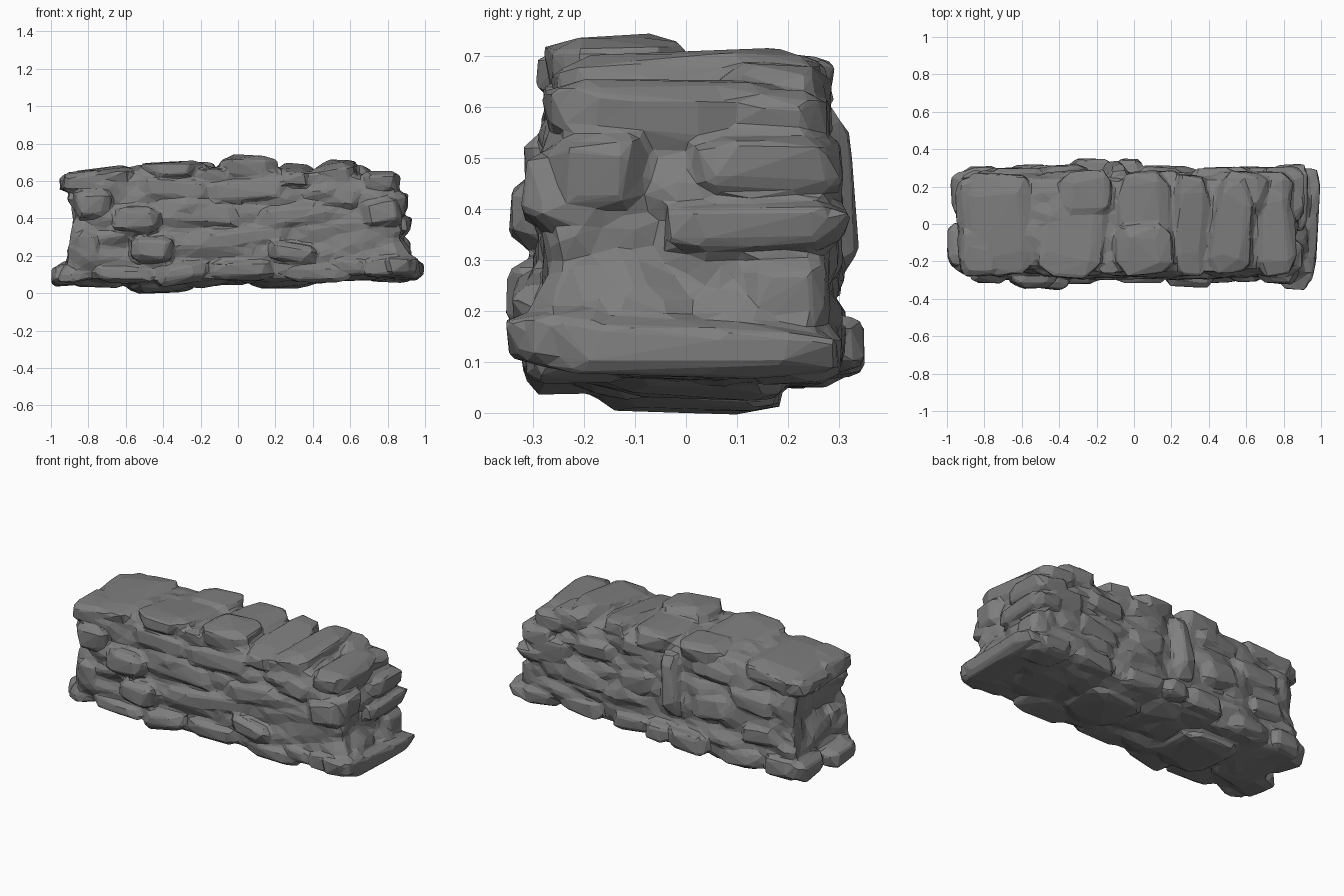
import bpy, bmesh, math, random
from mathutils import Vector, Euler, noise

if "Cube" in bpy.data.objects:
    bpy.data.objects.remove(bpy.data.objects["Cube"])

random.seed(11)
stone = bpy.data.materials.new("dark grey stone")
stone.diffuse_color = (0.21, 0.21, 0.21, 1)
stone.use_nodes = True
stone.node_tree.nodes["Principled BSDF"].inputs["Base Color"].default_value = stone.diffuse_color
parts = []


def finish(bm, name):
    bmesh.ops.recalc_face_normals(bm, faces=bm.faces[:])
    me = bpy.data.meshes.new(name)
    bm.to_mesh(me)
    bm.free()
    me.materials.append(stone)
    ob = bpy.data.objects.new(name, me)
    bpy.context.collection.objects.link(ob)
    parts.append(ob)
    return ob


def lerp(pts, x):
    for (a, va), (b, vb) in zip(pts, pts[1:]):
        if x <= b:
            return va + (vb - va) * max(0, (x - a) / (b - a))
    return pts[-1][1]


def rock(name, cx, cy, cz, w, d, h, tilt=0.0, turn=0.0):
    """Chunky hull of a jittered rounded block; tilt about y, turn about z (degrees)."""
    bm = bmesh.new()
    rot = Euler((random.uniform(-.08, .08), math.radians(tilt),
                 math.radians(turn) + random.uniform(-.06, .06))).to_matrix()
    for sx in (-1, 1):
        for sy in (-1, 1):
            for sz in (-1, 1):
                k = random.uniform(.84, 1)
                for ax in range(3):
                    f = [random.uniform(.4, .78) for _ in range(3)]
                    f[ax] = random.uniform(.9, 1.03)
                    v = Vector((sx * f[0] * w, sy * f[1] * d, sz * f[2] * h)) * 0.5
                    v.x *= k
                    v.z *= random.uniform(.85, 1.03)
                    bm.verts.new(rot @ v + Vector((cx, cy, cz)))
    res = bmesh.ops.convex_hull(bm, input=bm.verts[:])
    junk = [g for g in res["geom_interior"] if isinstance(g, bmesh.types.BMVert)]
    bmesh.ops.delete(bm, geom=junk, context='VERTS')
    return finish(bm, name)


# wall core: subdivided block shaped by outlines, roughened into stone lumps
TOP = [(-1, .6), (-.75, .65), (-.5, .68), (-.1, .67), (.2, .66), (.35, .65), (.6, .655), (.8, .60), (1, .52)]
BOTTOM = [(-1, .05), (-.4, .03), (0, .06), (.25, .05), (.6, .075), (1, .085)]
bm = bmesh.new()
bmesh.ops.create_cube(bm, size=2)
for axis, cuts in ((0, 60), (1, 18), (2, 20)):
    es = [e for e in bm.edges if abs(e.verts[0].co[axis] - e.verts[1].co[axis]) > 1e-4]
    bmesh.ops.subdivide_edges(bm, edges=es, cuts=cuts, use_grid_fill=True)
for v in bm.verts:
    u, s, t = v.co
    out = Vector([c if abs(c) > .999 else 0 for c in v.co]).normalized()
    zt = (t + 1) / 2
    half_x = lerp([(0, .95), (.15, .93), (.5, .89), (1, .89)], zt)
    if u > 0:
        half_x -= .07 * zt - .01
    else:
        half_x -= .04 * (1 - s * s)          # left end is hollow
    half_y = lerp([(0, .26), (.2, .285), (.6, .272), (1, .245)], zt)
    half_y -= .03 * max(0, abs(u) - .93) / .07
    x = u * half_x
    low = lerp(BOTTOM, x) + .025 * s * s
    high = lerp(TOP, x) - .025 * s ** 4
    p = Vector((x, s * half_y, low + zt * (high - low)))
    q = Vector((p.x * 3.6, p.y * 5, p.z * 8)) + noise.noise_vector(p * 4) * .3
    dist = noise.voronoi(q)[0]
    lump = min(.6, dist[1] - dist[0]) * .06
    rough = noise.noise(Vector((p.x * 5, p.y * 8, p.z * 10))) * .025
    amount = lump + rough - .012
    v.co = p + out * amount * (.6 if abs(out.z) > .9 else 1)
finish(bm, "wall_core")

# stones showing in the front face: x, outer y, z, width, height, tilt
front = [(-.30, -.325, .11, .30, .12, -8), (.03, -.32, .12, .37, .11, 0), (.42, -.315, .105, .36, .10, 2),
         (.29, -.338, .215, .28, .11, 12), (.81, -.325, .145, .32, .13, -2), (-.46, -.35, .23, .24, .14, 0),
         (-.54, -.348, .39, .26, .15, 4), (-.78, -.318, .475, .22, .16, 0), (-.81, -.305, .25, .18, .19, 0),
         (.76, -.318, .43, .25, .18, -6), (.60, -.31, .145, .20, .11, 0), (-.62, -.305, .10, .36, .10, 3),
         (-.83, -.28, .60, .22, .11, -4),
         (.02, -.297, .30, .70, .14, -8), (.30, -.298, .42, .52, .13, -6), (-.2, -.294, .42, .5, .15, 6),
         (.05, -.285, .55, .50, .14, -4), (-.35, -.28, .56, .45, .15, 3), (.55, -.285, .52, .3, .13, 4)]
for i, (x, y, z, w, h, t) in enumerate(front):
    rock(f"front_stone_{i}", x, y + .1, z, w, .2, h, t)

# stones in the back face, same layout
back = [(-.10, .33, .42, .13, .38, 6), (.80, .305, .12, .28, .13, 3), (.50, .31, .13, .30, .12, -3),
        (.16, .315, .13, .32, .12, 4), (-.22, .352, .13, .30, .13, 0), (-.03, .352, .14, .16, .12, 0),
        (-.56, .32, .11, .32, .12, 3), (-.82, .31, .12, .22, .14, 0), (.72, .305, .42, .30, .15, 4),
        (.42, .30, .50, .32, .14, 0), (.50, .305, .31, .36, .15, -5), (.14, .305, .38, .28, .17, 8),
        (-.36, .315, .36, .28, .17, 10), (-.62, .30, .46, .34, .14, -4), (-.68, .305, .28, .28, .14, 4),
        (.14, .285, .57, .26, .13, 0), (-.36, .285, .56, .36, .13, -4), (.72, .28, .57, .26, .11, 0)]
for i, (x, y, z, w, h, t) in enumerate(back):
    rock(f"back_stone_{i}", x, y - .1, z, w, .2, h, t)

# cap slabs lying across the top: x, y, z, width, depth, height, tilt
caps = [(-.72, .0, .61, .48, .55, .12, -6), (-.34, -.03, .64, .36, .51, .12, -1),
        (-.26, .16, .65, .29, .25, .11, 0), (.06, .04, .64, .31, .49, .12, 0),
        (.05, -.14, .675, .33, .27, .13, 0), (.30, -.01, .63, .21, .54, .11, 3),
        (.53, -.01, .645, .23, .51, .13, -3), (.75, -.03, .595, .21, .50, .12, 2),
        (.60, .17, .62, .26, .22, .13, 0), (.74, .14, .575, .21, .24, .13, 0)]
for i, c in enumerate(caps):
    rock(f"cap_slab_{i}", *c)

# right end: stacked stones and the wide foot slab
right = [(.885, -.02, .13, .23, .65, .12, 0, -4), (.80, -.17, .475, .23, .21, .16, 4),
         (.80, .16, .485, .24, .31, .13, 3), (.82, .14, .37, .23, .36, .11, 2),
         (.76, -.07, .58, .21, .37, .14, 4), (.86, .20, .24, .14, .16, .13, 0)]
for i, c in enumerate(right):
    rock(f"right_end_stone_{i}", *c)

# left end: overhanging cap and foot stones
left = [(-.84, .09, .59, .25, .34, .11, -4), (-.84, -.14, .60, .23, .24, .11, -4),
        (-.895, -.11, .10, .23, .23, .12, -4), (-.88, .16, .11, .21, .25, .13, 0)]
for i, c in enumerate(left):
    rock(f"left_end_stone_{i}", *c)

# underside stones reaching the ground
for i, (x, y, z, w) in enumerate([(-.42, 0, .06, .36), (-.75, .03, .095, .36), (.24, 0, .085, .36),
                                  (-.05, .05, .11, .34), (.62, -.02, .125, .4)]):
    rock(f"base_stone_{i}", x, y, z, w, .38, .12, 0)

# fuse the stones into one weathered, faceted wall
bpy.ops.object.select_all(action='DESELECT')
for ob in parts:
    ob.select_set(True)
bpy.context.view_layer.objects.active = parts[0]
bpy.ops.object.join()
wall = bpy.context.view_layer.objects.active
wall.name = "stone_wall"
remesh = wall.modifiers.new("fuse", 'REMESH')
remesh.mode = 'VOXEL'
remesh.voxel_size = .013
smooth = wall.modifiers.new("weather", 'SMOOTH')
smooth.factor = .5
smooth.iterations = 1
facets = wall.modifiers.new("facets", 'DECIMATE')
facets.ratio = .06
